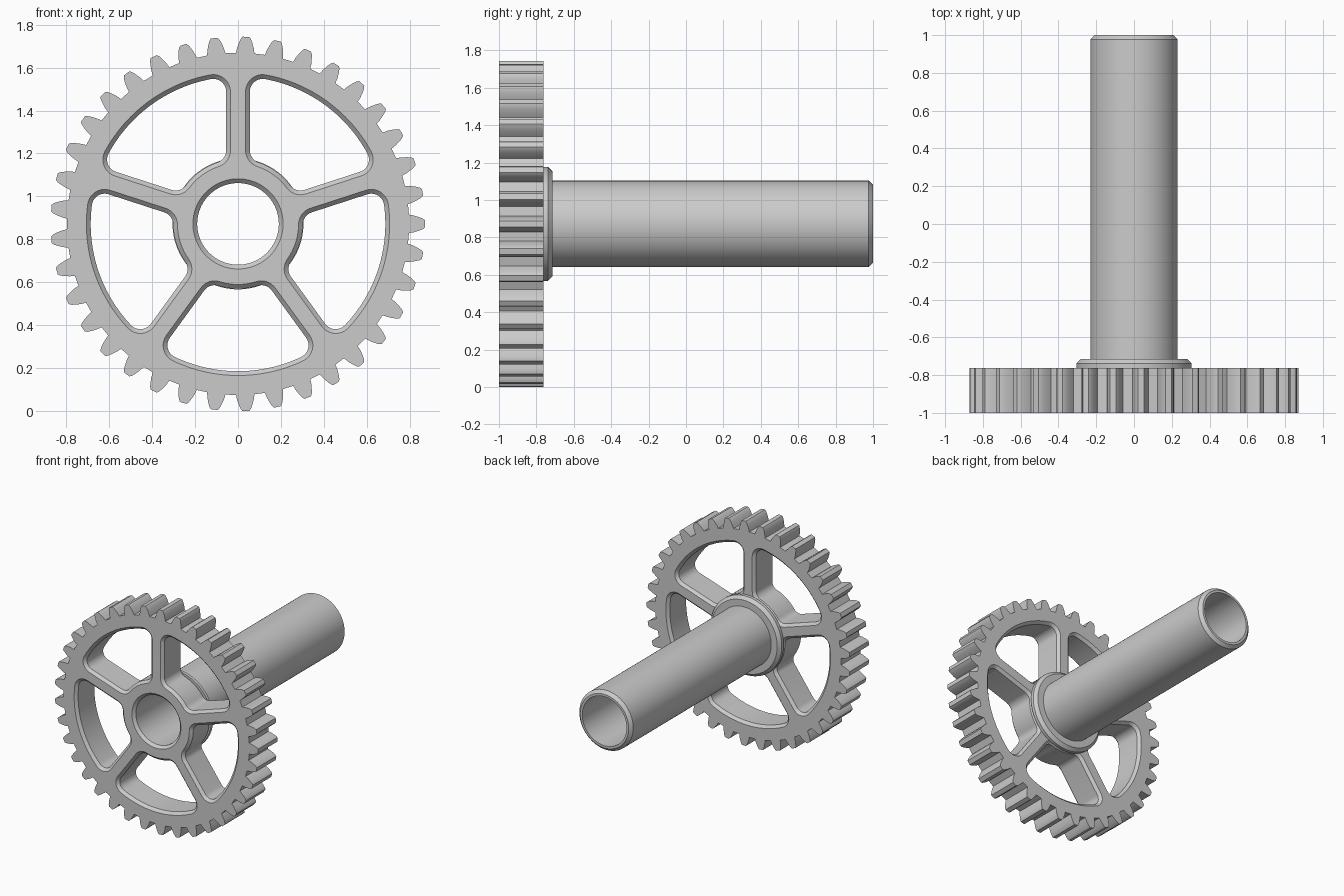
import bpy, bmesh, math
from math import cos, sin, pi, radians

if "Cube" in bpy.data.objects:
    bpy.data.objects.remove(bpy.data.objects["Cube"])

CZ = 0.872                                  # height of the axle axis
Y0, Y1 = -1.0, -0.762                       # gear front and back
C = 0.02                                    # chamfer size
TEETH = 37

grey = bpy.data.materials.new("grey_metal")
grey.diffuse_color = (0.6, 0.6, 0.6, 1)
grey.use_nodes = True
grey.node_tree.nodes["Principled BSDF"].inputs["Base Color"].default_value = grey.diffuse_color


def polar(r, a):
    return (r * cos(a), r * sin(a))


def arc(cx, cy, r, a0, a1, n):
    return [(cx + r * cos(a0 + (a1 - a0) * i / n),
             cy + r * sin(a0 + (a1 - a0) * i / n)) for i in range(n + 1)]


def ring(bm, pts, y):
    return [bm.verts.new((x, y, CZ + z)) for x, z in pts]


def loft(bm, rings, closed=False):
    pairs = list(zip(rings, rings[1:]))
    if closed:
        pairs.append((rings[-1], rings[0]))
    for a, b in pairs:
        n = len(a)
        for i in range(n):
            j = (i + 1) % n
            bm.faces.new((a[i], a[j], b[j], b[i]))


def finish(bm, name):
    bmesh.ops.recalc_face_normals(bm, faces=bm.faces[:])
    me = bpy.data.meshes.new(name)
    bm.to_mesh(me)
    bm.free()
    me.materials.append(grey)
    ob = bpy.data.objects.new(name, me)
    bpy.context.collection.objects.link(ob)
    bpy.ops.object.select_all(action='DESELECT')
    ob.select_set(True)
    bpy.context.view_layer.objects.active = ob
    bpy.ops.object.shade_smooth_by_angle(angle=radians(30))
    return ob


def tooth_outline():
    half = [(0.797, 0.043), (0.82, 0.039), (0.845, 0.031), (0.862, 0.024), (0.872, 0.016)]
    prof = [(r, -w) for r, w in half] + [(r, w) for r, w in reversed(half)]
    return [polar(r, 2 * pi * k / TEETH + w / r) for k in range(TEETH) for r, w in prof]


def window_outline(k, c):
    """Rounded opening between two spokes, grown outward by c."""
    w, r1, r2, f = 0.055, 0.302, 0.686, 0.06
    mid = radians(36)
    d = w + f
    ci = (math.sqrt((r1 + f) ** 2 - d * d), d)
    co = (math.sqrt((r2 - f) ** 2 - d * d), d)
    pi_, po = math.atan2(ci[1], ci[0]), math.atan2(co[1], co[0])
    half = arc(0, 0, r1 - c, mid, pi_, 8)[:-1]
    half += arc(*ci, f + c, pi_ + pi, 1.5 * pi, 8)
    half += arc(*co, f + c, 1.5 * pi, 2 * pi + po, 10)
    half += arc(0, 0, r2 + c, po, mid, 14)[1:]
    pol = [(math.hypot(x, y), math.atan2(y, x)) for x, y in half]
    pol += [(r, 2 * mid - a) for r, a in reversed(pol[1:-1])]
    turn = radians(90 + 72 * k)
    return [polar(r, a + turn) for r, a in pol]


# spoked gear wheel: teeth, five chamfered windows and a bore
bm = bmesh.new()
fronts, backs = [], []
teeth = tooth_outline()
bore = arc(0, 0, 0.21, 0, 2 * pi, 96)[:-1]
for pts in (teeth, bore):
    a, b = ring(bm, pts, Y0), ring(bm, pts, Y1)
    loft(bm, [a, b])
    fronts.append(a)
    backs.append(b)
for k in range(5):
    wide, wall = window_outline(k, C), window_outline(k, 0)
    rings = [ring(bm, wide, Y0), ring(bm, wall, Y0 + C),
             ring(bm, wall, Y1 - C), ring(bm, wide, Y1)]
    loft(bm, rings)
    fronts.append(rings[0])
    backs.append(rings[-1])
for loops in (fronts, backs):               # flat front and back faces
    edges = [bm.edges.get((l[i - 1], l[i])) for l in loops for i in range(len(l))]
    bmesh.ops.triangle_fill(bm, edges=edges, use_beauty=True, normal=(0, -1, 0))
finish(bm, "gear_wheel")

# hollow shaft with hub collar, turned around the y axis
profile = [(0.21, Y0), (0.19, Y0 + C), (0.19, 1.0), (0.208, 1.0), (0.231, 0.977),
           (0.231, -0.715), (0.282, -0.715), (0.305, -0.738), (0.305, Y1), (0.21, Y1)]
bm = bmesh.new()
loft(bm, [ring(bm, arc(0, 0, r, 0, 2 * pi, 96)[:-1], y) for r, y in profile], closed=True)
finish(bm, "hollow_shaft")
